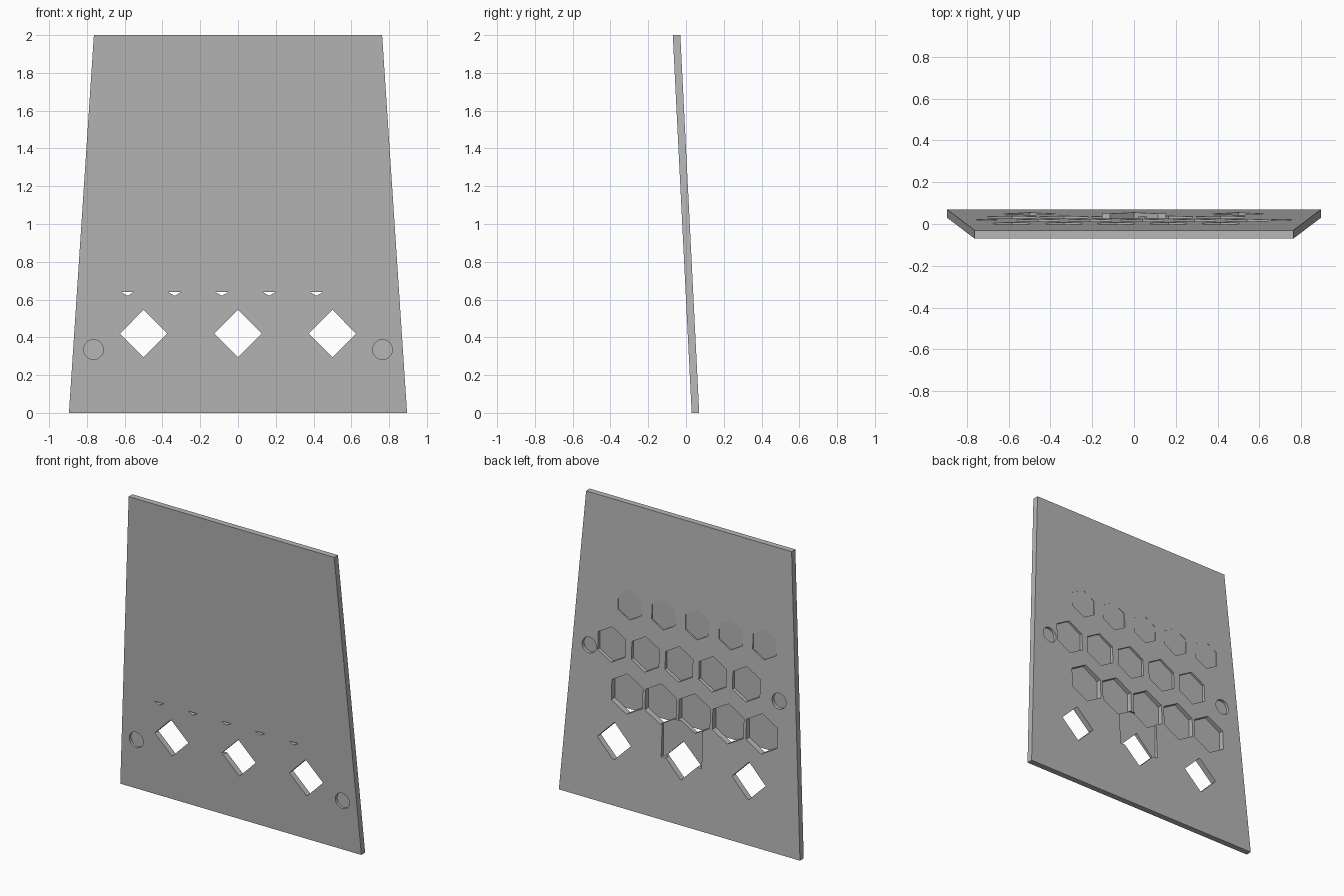
import bpy
import bmesh
from math import cos, sin, tau

# Remove the default cube
cube = bpy.data.objects.get("Cube")
if cube:
    bpy.data.objects.remove(cube, do_unlink=True)


def material(name, rgb):
    mat = bpy.data.materials.new(name)
    mat.use_nodes = True
    mat.diffuse_color = (*rgb, 1)
    bsdf = next(n for n in mat.node_tree.nodes if n.type == "BSDF_PRINCIPLED")
    bsdf.inputs["Base Color"].default_value = (*rgb, 1)
    return mat


def prism(name, outline, y0, y1):
    """Extrude an (x, z) outline along y."""
    bm = bmesh.new()
    face = bm.faces.new([bm.verts.new((x, y0, z)) for x, z in outline])
    ext = bmesh.ops.extrude_face_region(bm, geom=[face])["geom"]
    moved = [v for v in ext if isinstance(v, bmesh.types.BMVert)]
    bmesh.ops.translate(bm, verts=moved, vec=(0, y1 - y0, 0))
    bmesh.ops.recalc_face_normals(bm, faces=bm.faces)
    mesh = bpy.data.meshes.new(name)
    bm.to_mesh(mesh)
    bm.free()
    obj = bpy.data.objects.new(name, mesh)
    bpy.context.collection.objects.link(obj)
    return obj


def ngon(x, z, radius, sides):
    """Regular outline with one corner pointing straight up."""
    return [(x + radius * sin(tau * i / sides), z + radius * cos(tau * i / sides))
            for i in range(sides)]


LEAN = 0.05      # forward shift per unit of height
HALF = 0.02      # half thickness
OUT = 0.3        # safely beyond either face


def mid_y(z):
    return LEAN * (1 - z)


# Leaning, tapered panel with level top and bottom edges
panel = prism("panel", [(-0.895, 0), (0.895, 0), (0.763, 2), (-0.763, 2)], -HALF, HALF)
for v in panel.data.vertices:
    v.co.y += mid_y(v.co.z)
panel.data.materials.append(material("grey", (0.47, 0.47, 0.47)))

cutters = []

# Diamond windows through the panel
for x in (-0.5, 0, 0.5):
    cutters.append(prism("diamond_cutter", ngon(x, 0.42, 0.125, 4), -OUT, OUT))

# Round blind sockets: low on the front, halfway up the back
for side in (-1, 1):
    z = 0.335
    cutters.append(prism("front_socket_cutter", ngon(side * 0.765, z, 0.052, 32),
                         -OUT, mid_y(z) - HALF + 0.02))
    z = 1.0
    cutters.append(prism("back_socket_cutter", ngon(side * 0.705, z, 0.052, 32),
                         mid_y(z) + HALF - 0.02, OUT))

# Staggered rows of hexagonal pockets with an upright floor, shrinking upwards
for row, (z, radius) in enumerate([(0.753, 0.133), (1.047, 0.117), (1.34, 0.1)]):
    for col in range(5):
        x = -0.585 + 0.25 * col + 0.125 * (row % 2)
        cutters.append(prism("hexagon_cutter", ngon(x, z, radius, 6), -0.002, OUT))

# Rectangular pocket behind the middle diamond
cutters.append(prism("middle_pocket_cutter",
                     [(-0.15, 0.41), (0.15, 0.41), (0.15, 0.68), (-0.15, 0.68)], 0.025, OUT))

# Carve the panel
bpy.context.view_layer.objects.active = panel
for cutter in cutters:
    cutter.hide_render = True
    mod = panel.modifiers.new("carve", "BOOLEAN")
    mod.operation = "DIFFERENCE"
    mod.solver = "EXACT"
    mod.object = cutter
    bpy.ops.object.modifier_apply(modifier=mod.name)
    bpy.data.objects.remove(cutter, do_unlink=True)
